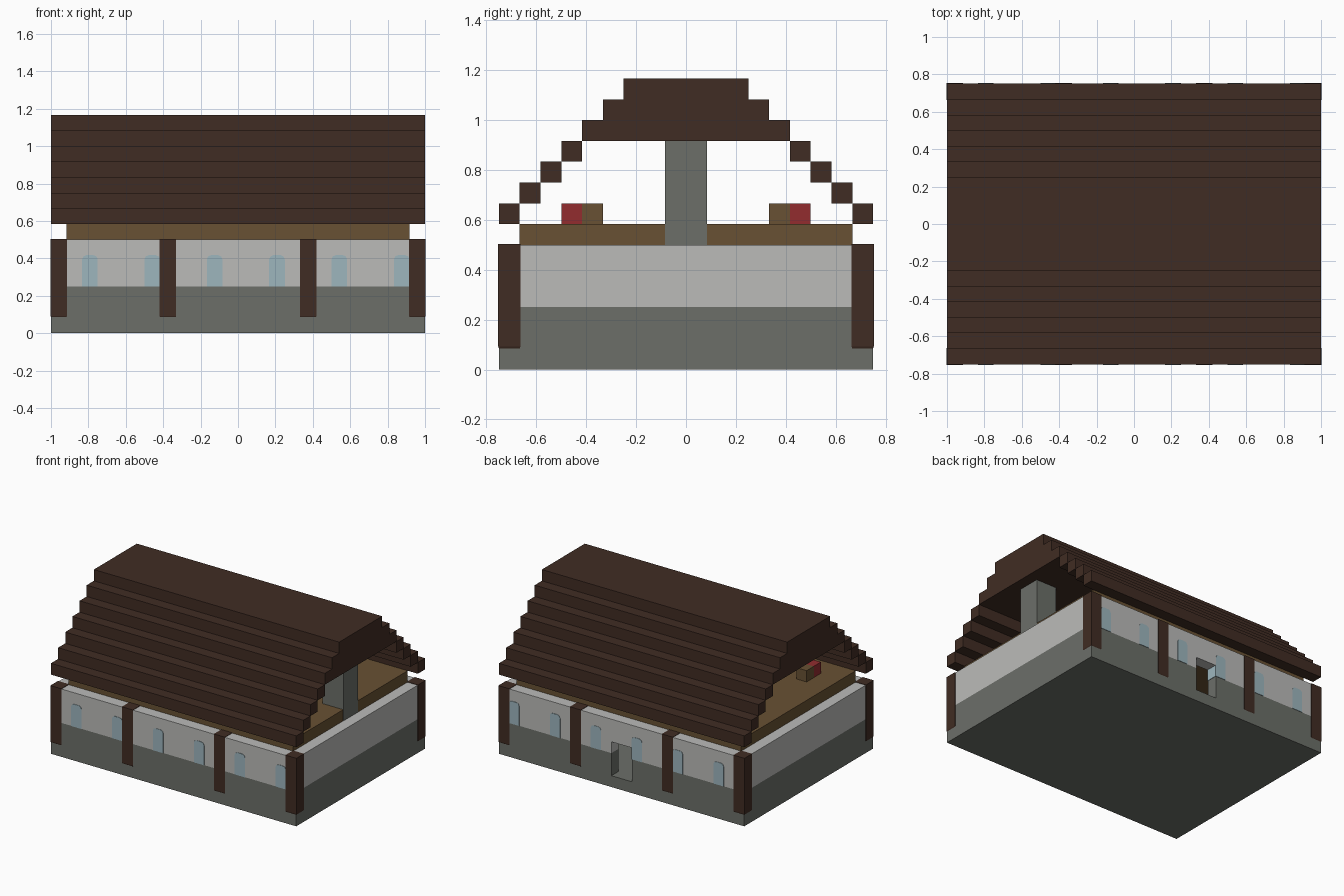
import bpy, bmesh

if "Cube" in bpy.data.objects:
    bpy.data.objects.remove(bpy.data.objects["Cube"], do_unlink=True)

U = 1 / 12      # one block
SKIN = 0.003    # how far painted plates stand proud


def material(name, rgb):
    lin = [((c / 255 + 0.055) / 1.055) ** 2.4 for c in rgb] + [1]
    m = bpy.data.materials.new(name)
    m.use_nodes = True
    m.diffuse_color = lin
    bsdf = m.node_tree.nodes["Principled BSDF"]
    bsdf.inputs["Base Color"].default_value = lin
    bsdf.inputs["Roughness"].default_value = 0.9
    return m


stone = material("grey stone", (108, 111, 105))
plaster = material("pale plaster", (187, 187, 185))
timber = material("dark timber", (64, 44, 35))
planks = material("brown planks", (104, 81, 51))
red = material("red cloth", (146, 44, 47))
glass = material("pale blue glass", (157, 182, 190))


def finish(name, bm, mat):
    bmesh.ops.recalc_face_normals(bm, faces=bm.faces)
    me = bpy.data.meshes.new(name)
    bm.to_mesh(me)
    bm.free()
    me.materials.append(mat)
    ob = bpy.data.objects.new(name, me)
    bpy.context.collection.objects.link(ob)
    return ob


def box(name, mat, x, y, z, grow=0, chamfer=0):
    """Box from ranges given in blocks, optionally grown, with chamfered foot."""
    bm = bmesh.new()
    bmesh.ops.create_cube(bm, size=1)
    for v in bm.verts:
        for i, (lo, hi) in enumerate((x, y, z)):
            v.co[i] = hi * U + grow if v.co[i] > 0 else lo * U - grow
    if chamfer:
        foot = min(v.co.z for v in bm.verts)
        edges = [e for e in bm.edges if all(v.co.z == foot for v in e.verts)]
        bmesh.ops.bevel(bm, geom=edges, offset=chamfer, segments=2,
                        profile=0.5, affect='EDGES')
    return finish(name, bm, mat)


def window(name, x, side):
    """Thin arched pane set on the front (-1) or back (1) wall."""
    w, r, foot, top = U / 2, 0.022, 3 * U, 5 * U
    half = [(w, foot), (w, top - r), (w - r * 0.3, top - r * 0.3), (w - r, top)]
    outline = half + [(-a, b) for a, b in reversed(half)]
    bm = bmesh.new()
    face = bm.faces.new([bm.verts.new((x + a, side * (9 * U - SKIN), b))
                         for a, b in outline])
    new = bmesh.ops.extrude_face_region(bm, geom=[face])["geom"]
    bmesh.ops.translate(bm, vec=(0, side * 2 * SKIN, 0),
                        verts=[g for g in new if isinstance(g, bmesh.types.BMVert)])
    return finish(name, bm, glass)


# Ground slab and the two tiers of wall, leaving a doorway at the back
box("ground_slab", stone, (-12, 12), (-9, 9), (0, 1))
for tier, mat, z in (("lower", stone, (1, 3)), ("upper", plaster, (3, 6))):
    box(tier + "_front_wall", mat, (-12, 12), (-9, -8), z)
    box(tier + "_left_wall", mat, (11, 12), (-8, 8), z)
    box(tier + "_right_wall", mat, (-12, -11), (-8, 8), z)
    box(tier + "_back_wall_left", mat, (1, 12), (8, 9), z)
    box(tier + "_back_wall_right", mat, (-12, -1), (8, 9), z)
box("door_lintel", plaster, (-1, 1), (8, 9), (4, 6))
box("door_jamb_pane", glass, (-1.03, -0.96), (8, 9), (3, 4))

# Timber posts and arched windows on both long walls
for side, label in ((-1, "front"), (1, "back")):
    y = (-9, -8) if side < 0 else (8, 9)
    for i, x in enumerate((-12, -5, 4, 11)):
        box(f"{label}_post_{i + 1}", timber, (x, x + 1), y, (1, 6), SKIN, 0.012)
    for i in range(6):
        window(f"{label}_window_{i + 1}", (4 * i - 9.5) * U, side)

# Attic floor, chimney and the two beds
box("attic_floor", planks, (-11, 11), (-8, 8), (6, 7))
box("chimney", stone, (9, 11), (-1, 1), (1, 11), 0.001)
for s, label in ((-1, "front"), (1, "back")):
    box(label + "_bed_foot", planks, (-9, -8), sorted((4 * s, 5 * s)), (7, 8))
    box(label + "_bed_cover", red, (-9, -8), sorted((5 * s, 6 * s)), (7, 8))

# Stepped roof: four open courses each side, then three full courses
for i in range(4):
    for s, label in ((-1, "front"), (1, "back")):
        box(f"{label}_roof_step_{i + 1}", timber, (-12, 12),
            sorted(((8 - i) * s, (9 - i) * s)), (7 + i, 8 + i))
for i in range(3):
    box(f"roof_cap_{i + 1}", timber, (-12, 12), (i - 5, 5 - i), (11 + i, 12 + i))
